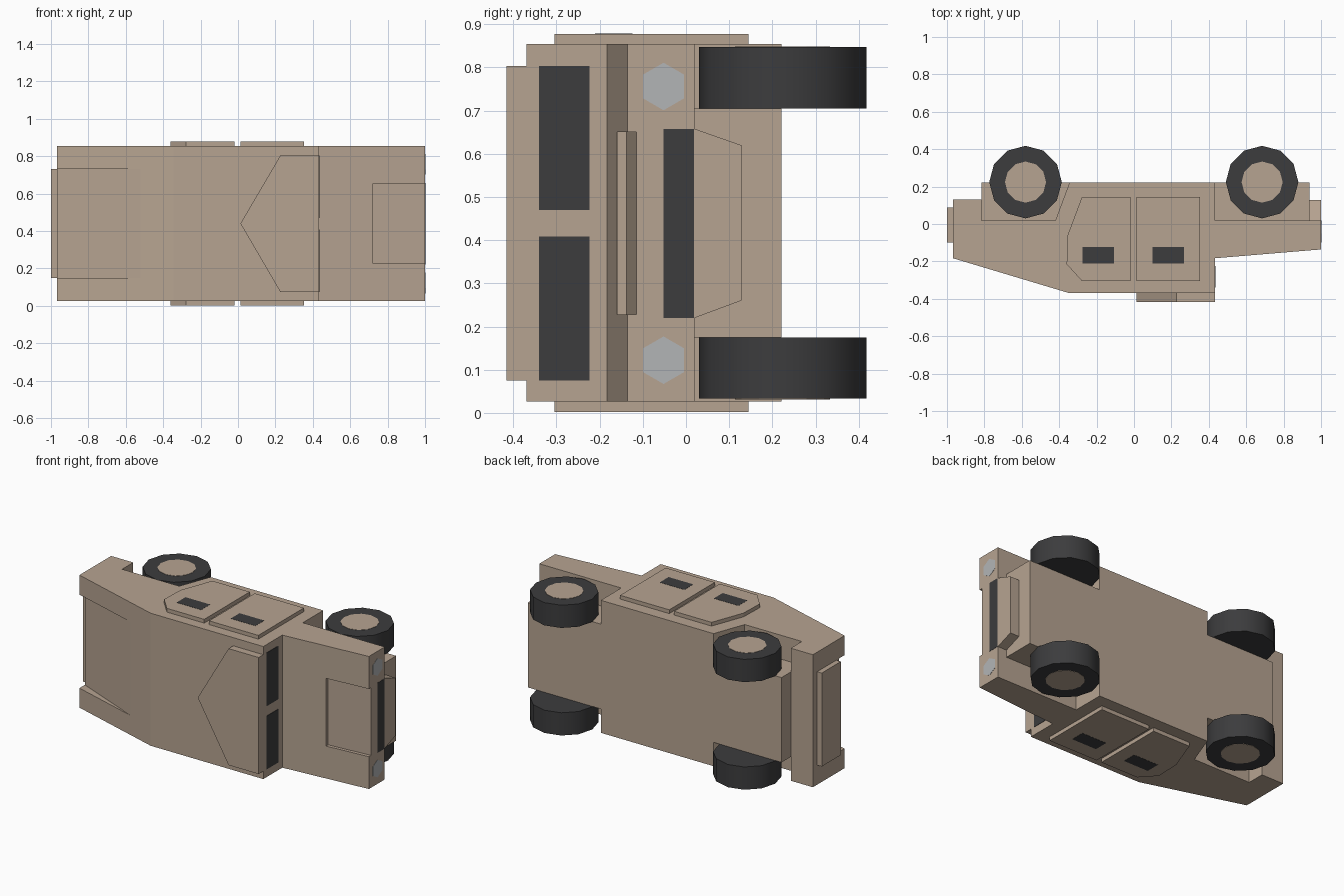
import bpy, bmesh, math
from mathutils import Vector

if "Cube" in bpy.data.objects:
    bpy.data.objects.remove(bpy.data.objects["Cube"])


def material(name, rgb):
    m = bpy.data.materials.new(name)
    m.diffuse_color = (*rgb, 1)
    m.use_nodes = True
    m.node_tree.nodes["Principled BSDF"].inputs["Base Color"].default_value = m.diffuse_color
    return m


TAN = material("tan_paint", (0.47, 0.37, 0.285))
DARK = material("dark_rubber", (0.045, 0.045, 0.047))
LAMP = material("lamp_grey", (0.45, 0.46, 0.47))
MID = 0.44                       # middle of the vehicle's width, along z
Z0, Z1 = 0.026, 0.854            # hull sides


def prism(name, pts, lo, hi, mat, axis="z"):
    """Extrude a flat outline along an axis: z takes (x, y), y takes (x, z), x takes (y, z)."""
    place = {"z": lambda a, b, h: (a, b, h),
             "y": lambda a, b, h: (a, h, b),
             "x": lambda a, b, h: (h, a, b)}[axis]
    bm = bmesh.new()
    face = bm.faces.new([bm.verts.new(place(a, b, lo)) for a, b in pts])
    ext = bmesh.ops.extrude_face_region(bm, geom=[face])
    move = Vector(place(0, 0, hi - lo))
    bmesh.ops.translate(bm, vec=move, verts=[v for v in ext["geom"] if isinstance(v, bmesh.types.BMVert)])
    bmesh.ops.recalc_face_normals(bm, faces=bm.faces)
    me = bpy.data.meshes.new(name)
    bm.to_mesh(me)
    bm.free()
    me.materials.append(mat)
    ob = bpy.data.objects.new(name, me)
    bpy.context.collection.objects.link(ob)
    return ob


def rect(a0, a1, b0, b1):
    return [(a0, b0), (a1, b0), (a1, b1), (a0, b1)]


def ring(cx, cy, r, n, start=0.0):
    return [(cx + r * math.cos(start + i * math.tau / n),
             cy + r * math.sin(start + i * math.tau / n)) for i in range(n)]


def cut(target, cutter):
    mod = target.modifiers.new("recess", "BOOLEAN")
    mod.operation = "DIFFERENCE"
    mod.solver = "EXACT"
    mod.object = cutter
    bpy.context.view_layer.objects.active = target
    bpy.ops.object.modifier_apply(modifier=mod.name)
    bpy.data.objects.remove(cutter)


# Full-width hull with open wheel wells in its outline
hull = prism("hull", [(-0.968, -0.183), (-0.345, -0.37), (0.434, -0.37), (0.434, -0.183),
                      (1.0, -0.136), (1.0, 0.02), (0.434, 0.02), (0.434, 0.221),
                      (-0.345, 0.221), (-0.42, 0.02), (-0.815, 0.02), (-0.815, 0.13),
                      (-0.968, 0.13)], Z0, Z1, TAN)

# Recesses in the hood and the sloping rear deck
cut(hull, prism("hood_cutter", [(0.72, -0.3), (0.72, -0.138), (1.0, -0.115), (1.1, -0.1068), (1.1, -0.3)],
                0.228, 0.651, TAN))
cut(hull, prism("deck_cutter", [(-0.52, -0.3175), (-0.968, -0.13), (-1.1, -0.0748), (-1.1, -0.5), (-0.52, -0.5)],
                0.148, 0.732, TAN))

# Narrow chassis between the wheels
prism("front_chassis", rect(0.434, 0.938, 0.02, 0.221), 0.175, 0.705, TAN)
prism("rear_chassis", [(-0.815, 0.02), (-0.42, 0.02), (-0.345, 0.221), (-0.815, 0.221)], 0.175, 0.705, TAN)

# Front bumper, grille, headlights, tailgate
prism("front_bumper", [(0.02, 0.22), (0.128, 0.26), (0.128, 0.62), (0.02, 0.658)], 0.938, 1.0, TAN, "x")
prism("grille", rect(-0.052, 0.018, 0.22, 0.657), 0.99, 1.0015, DARK, "x")
for z in (0.122, 0.756):
    prism("headlight", ring(-0.052, z, 0.055, 6, math.pi / 2), 0.99, 1.0015, LAMP, "x")
prism("tailgate", rect(-0.10, 0.088, 0.148, 0.732), -1.0, -0.968, TAN, "x")

# Raised roof plate and split windshield
prism("roof_plate", [(0.013, MID), (0.226, 0.803), (0.434, 0.803), (0.434, 0.075), (0.226, 0.075)],
      -0.416, -0.37, TAN, "y")
for lo, hi in ((0.075, 0.408), (0.47, 0.803)):
    prism("windshield", rect(-0.34, -0.224, lo, hi), 0.425, 0.436, DARK, "x")

# Doors, door windows and wheels on both sides
front_door = rect(0.014, 0.354, -0.305, 0.145)
rear_door = [(-0.02, -0.305), (-0.278, -0.305), (-0.36, -0.215), (-0.355, -0.06), (-0.278, 0.145), (-0.02, 0.145)]
for side in (-1, 1):
    def span(a, b):
        return sorted((MID + side * a, MID + side * b))

    for name, outline, wx in (("front_door", front_door, 0.098), ("rear_door", rear_door, -0.276)):
        prism(name, outline, *span(0.414, 0.4375), TAN)
        prism(name + "_window", rect(wx, wx + 0.17, -0.211, -0.124), *span(0.43, 0.4385), DARK)

    for name, x in (("front", 0.685), ("rear", -0.58)):
        tyre = prism(name + "_tyre", ring(x, 0.224, 0.194, 12), *span(0.265, 0.407), DARK)
        bpy.ops.object.select_all(action="DESELECT")
        tyre.select_set(True)
        bpy.context.view_layer.objects.active = tyre
        bpy.ops.object.shade_smooth_by_angle(angle=math.radians(35))
        prism(name + "_hub", ring(x, 0.224, 0.11, 12), *span(0.3, 0.4085), TAN)
